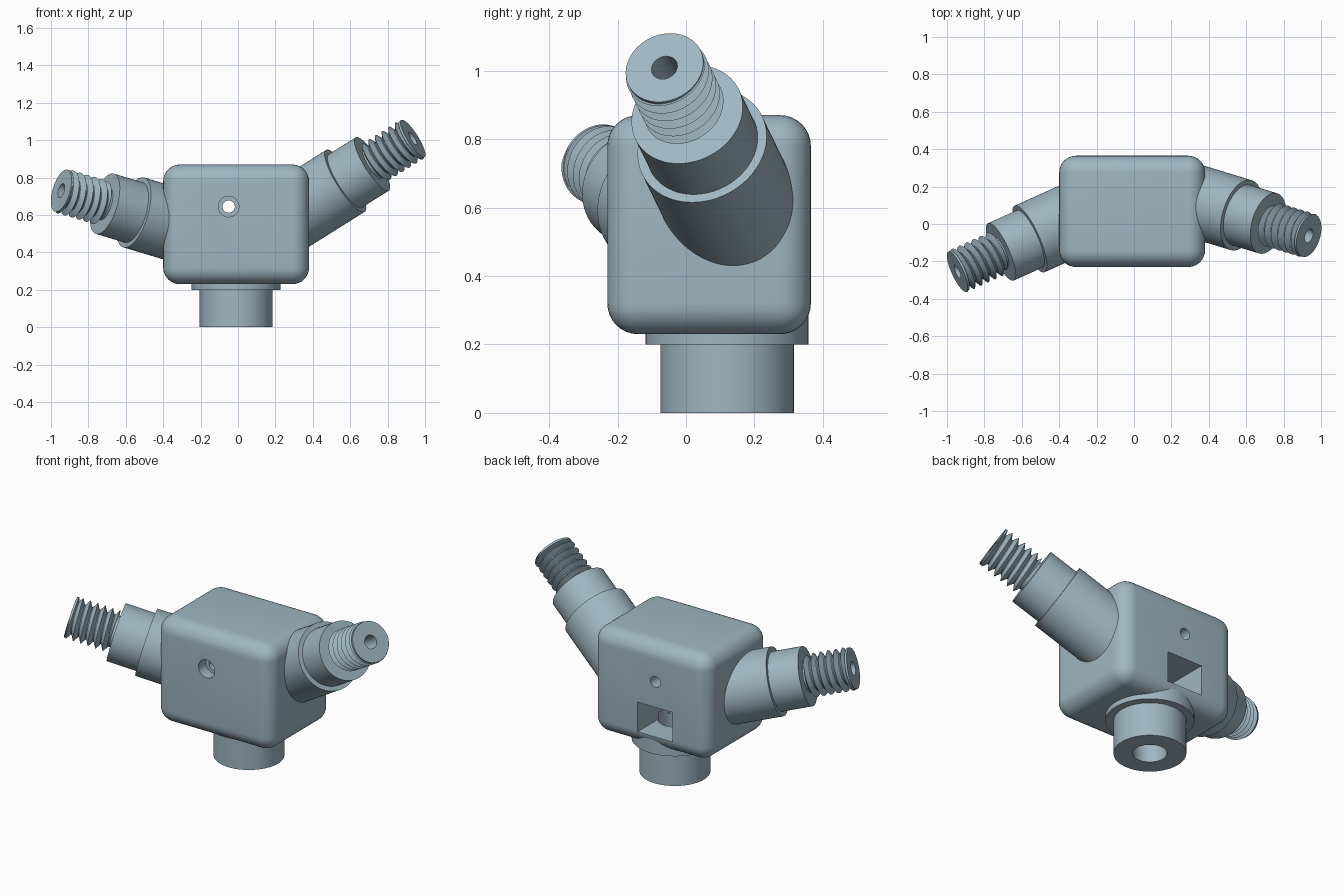
import bpy, bmesh, math
from mathutils import Vector

if "Cube" in bpy.data.objects:
    bpy.data.objects.remove(bpy.data.objects["Cube"])

steel = bpy.data.materials.new("blue_grey_metal")
steel.diffuse_color = (0.35, 0.47, 0.54, 1)
steel.use_nodes = True
steel.node_tree.nodes["Principled BSDF"].inputs["Base Color"].default_value = steel.diffuse_color


def make(name, bm):
    bmesh.ops.recalc_face_normals(bm, faces=bm.faces)
    me = bpy.data.meshes.new(name)
    bm.to_mesh(me)
    bm.free()
    me.materials.append(steel)
    ob = bpy.data.objects.new(name, me)
    bpy.context.collection.objects.link(ob)
    return ob


def box(name, lo, hi, bevel=0):
    bm = bmesh.new()
    bmesh.ops.create_cube(bm, size=1)
    for v in bm.verts:
        v.co = [(a + b) / 2 + c * (b - a) for a, b, c in zip(lo, hi, v.co)]
    if bevel:
        bmesh.ops.bevel(bm, geom=bm.edges[:], offset=bevel, segments=8, profile=0.5, affect='EDGES')
    return make(name, bm)


def lathe(name, profile, n=64):
    """Closed solid of revolution around z from (radius, z) points."""
    bm = bmesh.new()
    rings = [[bm.verts.new((r * math.cos(k * math.tau / n), r * math.sin(k * math.tau / n), z))
              for k in range(n)] for r, z in profile]
    for a, b in zip(rings, rings[1:]):
        for k in range(n):
            bm.faces.new((a[k], a[(k + 1) % n], b[(k + 1) % n], b[k]))
    bm.faces.new(rings[0])
    bm.faces.new(rings[-1])
    return make(name, bm)


def thread(name, r_out, r_in, length, pitch, n=48):
    """V-shaped helical thread, trimmed flat at z = 0 and z = -length."""
    bm = bmesh.new()
    turns = math.ceil(length / pitch) + 3
    rows = []
    for j in range(2 * turns + 1):
        r = r_in if j % 2 else r_out
        rows.append([bm.verts.new((r * math.cos(s * math.tau / n), r * math.sin(s * math.tau / n),
                                   (j / 2 + s / n - turns + 1) * pitch)) for s in range(n + 1)])
    for a, b in zip(rows, rows[1:]):
        for s in range(n):
            bm.faces.new((a[s], a[s + 1], b[s + 1], b[s]))
    bmesh.ops.remove_doubles(bm, verts=bm.verts[:], dist=1e-5)
    for z, d in ((0, 1), (-length, -1)):
        bmesh.ops.bisect_plane(bm, geom=bm.verts[:] + bm.edges[:] + bm.faces[:], dist=1e-6,
                               plane_co=(0, 0, z), plane_no=(0, 0, d), clear_outer=True)
    bmesh.ops.holes_fill(bm, edges=[e for e in bm.edges if e.is_boundary], sides=0)
    return make(name, bm)


def place(ob, origin, direction):
    ob.rotation_mode = 'QUATERNION'
    ob.rotation_quaternion = Vector(direction).to_track_quat('Z', 'Y')
    ob.location = origin


def cut(ob, *cutters):
    for c in cutters:
        m = ob.modifiers.new("cut", 'BOOLEAN')
        m.operation, m.object, m.solver = 'DIFFERENCE', c, 'EXACT'
        c.hide_render = True
        c.hide_viewport = True
        helpers.append(c)


helpers = []
parts = []

# Rounded housing
housing = box("housing", (-0.40, -0.23, 0.23), (0.38, 0.365, 0.87), 0.09)
# Rear pocket, stepped screw hole and vertical bore
pocket = box("pocket_cutter", (-0.165, 0.0, 0.31), (0.07, 0.5, 0.49))
screw_hole = lathe("screw_hole_cutter", [(0.055, 0.4), (0.055, 0.16), (0.033, 0.16), (0.033, -0.5)], 32)
place(screw_hole, (-0.05, 0, 0.645), (0, -1, 0))
bore = lathe("bore_cutter", [(0.092, -0.1), (0.092, 0.35)], 48)
bore.location = (-0.01, 0.12, 0)
cut(housing, pocket, screw_hole, bore)

# Base spigot with flange
spigot = lathe("base_spigot", [(0.195, 0), (0.195, 0.2), (0.238, 0.2), (0.238, 0.29)])
spigot.location = (-0.01, 0.12, 0)
cut(spigot, bore)
parts += [housing, spigot]

# Two angled arms, each with a stepped sleeve and a threaded stud
for side, tip, axis, reach in (("right", (0.935, -0.063, 1.009), (0.82, -0.25, 0.515), 0.84),
                               ("left", (-0.945, -0.254, 0.73), (-0.88, -0.396, 0.264), 0.745)):
    d = Vector(axis).normalized()
    sleeve = lathe(side + "_sleeve", [(0.195, -reach), (0.195, -0.44), (0.168, -0.44), (0.168, -0.265),
                                      (0.09, -0.265), (0.09, -0.02), (0.117, -0.012), (0.117, 0)])
    stud = thread(side + "_thread", 0.122, 0.086, 0.245, 0.043)
    hole = lathe(side + "_hole_cutter", [(0.039, -0.3), (0.039, 0.1)], 32)
    place(sleeve, tip, d)
    place(stud, Vector(tip) - d * 0.004, d)
    place(hole, tip, d)
    cut(sleeve, hole)
    cut(stud, hole)
    parts += [sleeve, stud]

# Apply the cuts, drop the cutters, smooth the curved faces
deps = bpy.context.evaluated_depsgraph_get()
baked = [(ob, bpy.data.meshes.new_from_object(ob.evaluated_get(deps))) for ob in parts]
for ob, me in baked:
    ob.modifiers.clear()
    ob.data = me
for c in set(helpers):
    bpy.data.objects.remove(c)
for ob in parts:
    bpy.ops.object.select_all(action='DESELECT')
    ob.select_set(True)
    bpy.context.view_layer.objects.active = ob
    bpy.ops.object.shade_smooth_by_angle(angle=math.radians(30))
